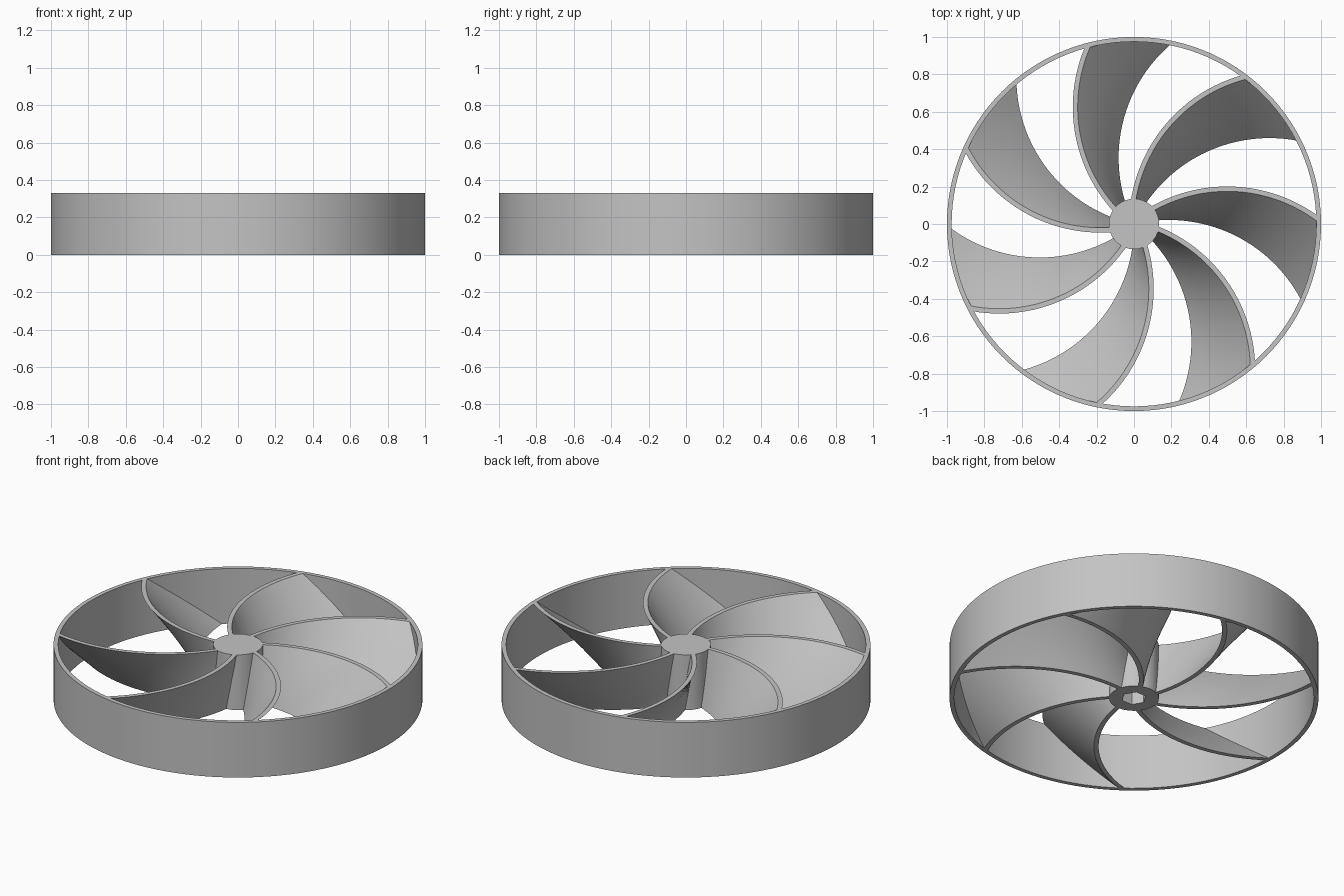
import bpy, bmesh
from math import cos, sin, acos, pi, radians

HEIGHT = 0.33
RIM_OUT, RIM_IN = 1.0, 0.975
HUB_R, SOCKET_R, SOCKET_DEPTH = 0.135, 0.068, 0.24
BLADES, TWIST = 7, radians(25.2)
ARC_DIST, ARC_IN, ARC_OUT = 0.8, 0.8, 0.826

default = bpy.data.objects.get("Cube")
if default:
    bpy.data.objects.remove(default)

# Single plastic colour
grey = bpy.data.materials.new("light_grey_plastic")
grey.use_nodes = True
colour = (0.55, 0.55, 0.55, 1)
grey.diffuse_color = colour
grey.node_tree.nodes["Principled BSDF"].inputs["Base Color"].default_value = colour


def polar(r, a, z):
    return (r * cos(a), r * sin(a), z)


def finish(name, bm):
    bmesh.ops.recalc_face_normals(bm, faces=bm.faces[:])
    mesh = bpy.data.meshes.new(name)
    bm.to_mesh(mesh)
    bm.free()
    mesh.materials.append(grey)
    obj = bpy.data.objects.new(name, mesh)
    bpy.context.collection.objects.link(obj)
    bpy.ops.object.select_all(action='DESELECT')
    obj.select_set(True)
    bpy.context.view_layer.objects.active = obj
    bpy.ops.object.shade_smooth_by_angle(angle=radians(30))
    return obj


def skin(bm, loops, closed=False, caps=False):
    """Join successive closed vertex loops with quads."""
    pairs = list(zip(loops, loops[1:]))
    if closed:
        pairs.append((loops[-1], loops[0]))
    for a, b in pairs:
        n = len(a)
        for i in range(n):
            j = (i + 1) % n
            bm.faces.new((a[i], a[j], b[j], b[i]))
    if caps:
        bm.faces.new(loops[0])
        bm.faces.new(loops[-1])


def ring_loop(bm, radius, z, n):
    return [bm.verts.new(polar(radius(2 * pi * i / n), 2 * pi * i / n, z))
            for i in range(n)]


# Outer rim
bm = bmesh.new()
corners = [(RIM_OUT, 0), (RIM_OUT, HEIGHT), (RIM_IN, HEIGHT), (RIM_IN, 0)]
skin(bm, [ring_loop(bm, lambda a, r=r: r, z, 120) for r, z in corners], closed=True)
finish("rim", bm)


# Hub with a blind hexagonal socket underneath
def round_hub(a):
    return HUB_R


def hexagon(a):
    return SOCKET_R * cos(pi / 6) / cos(a % (pi / 3) - pi / 6)


bm = bmesh.new()
levels = [(round_hub, HEIGHT), (round_hub, 0), (hexagon, 0), (hexagon, SOCKET_DEPTH)]
skin(bm, [ring_loop(bm, f, z, 36) for f, z in levels], caps=True)
finish("hub", bm)


# Curved blades, twisted from bottom to top
def arc_angle(r, arc_r):
    return acos((r * r + ARC_DIST ** 2 - arc_r ** 2) / (2 * r * ARC_DIST))


def blade(index, steps=28, layers=12):
    bm = bmesh.new()
    start, end = HUB_R - 0.012, RIM_IN + 0.004
    radii = [start + (end - start) * i / steps for i in range(steps + 1)]
    outline = [(r, arc_angle(r, ARC_IN)) for r in radii]
    outline += [(r, arc_angle(r, ARC_OUT)) for r in reversed(radii)]
    loops = []
    for k in range(layers + 1):
        t = k / layers
        turn = 2 * pi * index / BLADES - TWIST * (1 - t)
        loops.append([bm.verts.new(polar(r, a + turn, HEIGHT * t)) for r, a in outline])
    skin(bm, loops)
    # Strip caps keep the thin curved ends clean
    for loop in (loops[0], loops[-1]):
        for i in range(steps):
            bm.faces.new((loop[i], loop[i + 1], loop[-2 - i], loop[-1 - i]))
    finish(f"blade_{index + 1}", bm)


for i in range(BLADES):
    blade(i)
